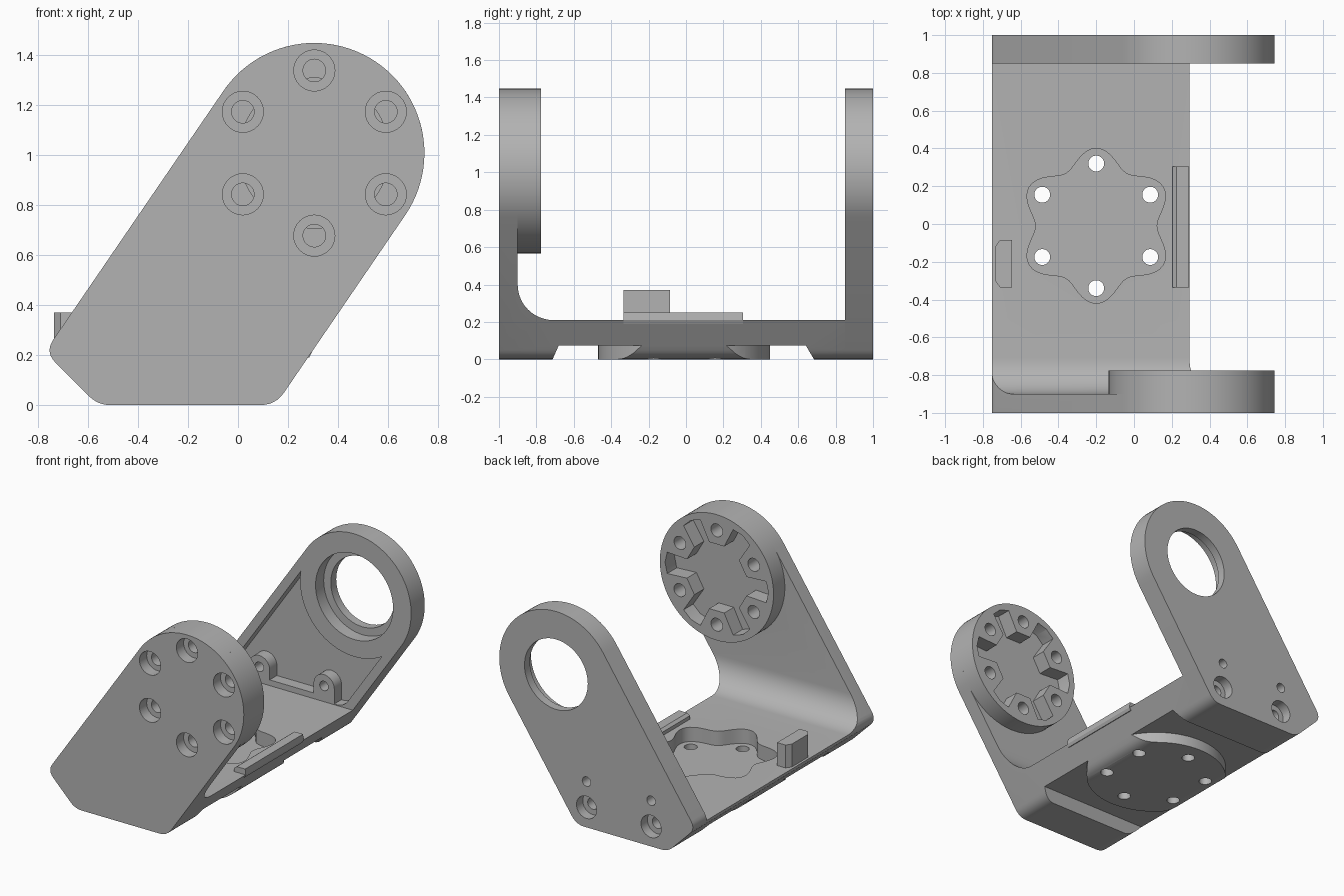
import bpy, bmesh
from math import sin, cos, radians, pi
from mathutils import Vector

if "Cube" in bpy.data.objects:
    bpy.data.objects.remove(bpy.data.objects["Cube"])

grey = bpy.data.materials.new("plain_grey")
grey.use_nodes = True
grey.diffuse_color = (0.45, 0.45, 0.45, 1)
grey.node_tree.nodes["Principled BSDF"].inputs["Base Color"].default_value = (0.45, 0.45, 0.45, 1)

CX, CZ, R = 0.305, 1.007, 0.44      # pivot centre and end radius
HX, HY, BOLT = -0.2, -0.01, 0.33    # base bolt pattern
SIX = [radians(30 + 60 * k) for k in range(6)]


def prism(name, pts, axis, a, b):
    """Extrude a closed 2D outline along an axis from a to b."""
    place = {"x": lambda p, t: (t, p[0], p[1]),
             "y": lambda p, t: (p[0], t, p[1]),
             "z": lambda p, t: (p[0], p[1], t)}[axis]
    bm = bmesh.new()
    lo = [bm.verts.new(place(p, a)) for p in pts]
    hi = [bm.verts.new(place(p, b)) for p in pts]
    bm.faces.new(lo)
    bm.faces.new(hi)
    for i in range(len(pts)):
        j = (i + 1) % len(pts)
        bm.faces.new((lo[i], lo[j], hi[j], hi[i]))
    bmesh.ops.recalc_face_normals(bm, faces=bm.faces)
    me = bpy.data.meshes.new(name)
    bm.to_mesh(me)
    bm.free()
    me.materials.append(grey)
    ob = bpy.data.objects.new(name, me)
    bpy.context.collection.objects.link(ob)
    return ob


def arc(cx, cy, r, a0, a1, n):
    return [(cx + r * cos(radians(a0 + (a1 - a0) * i / n)),
             cy + r * sin(radians(a0 + (a1 - a0) * i / n))) for i in range(n + 1)]


def circle(cx, cy, r, n=48):
    return arc(cx, cy, r, 0, 360 - 360 / n, n - 1)


def rounded(prev, corner, nxt, d, n=6):
    """Soft corner that starts d away from the corner point."""
    c = Vector(corner)
    p = c + (Vector(prev) - c).normalized() * d
    q = c + (Vector(nxt) - c).normalized() * d
    return [tuple(p * (1 - t) ** 2 + c * 2 * t * (1 - t) + q * t * t)
            for t in (i / n for i in range(n + 1))]


def combine(target, tool, op="DIFFERENCE"):
    mod = target.modifiers.new(op, "BOOLEAN")
    mod.operation, mod.solver, mod.object = op, "EXACT", tool
    bpy.context.view_layer.objects.active = target
    bpy.ops.object.modifier_apply(modifier=mod.name)
    bpy.data.objects.remove(tool)


def drill(target, axis, cx, cy, r, a, b, n=32):
    combine(target, prism("cutter", circle(cx, cy, r, n), axis, a, b))


# Leaning side outline
end = arc(CX, CZ, R, -34.4, 145.6, 48)
left, bl, br = (-0.772, 0.212), (-0.56, 0), (0.15, 0)
outline = (end + rounded(end[-1], left, bl, 0.06)
           + rounded(left, bl, br, 0.05) + rounded(bl, br, end[0], 0.06))

# Front plate and base, joined by a large fillet
channel = [(-1, -0.1), (0.85, -0.1), (0.85, 0.21)]
channel += arc(-0.71, 0.4, 0.19, 270, 180, 12) + [(-0.9, 2), (-1, 2)]
frame = prism("front_plate_and_base", channel, "x", -1, 1)
combine(frame, prism("cutter", outline, "y", -1.2, 1.2), "INTERSECT")

# Underside recess around a round pad
recess = prism("cutter_recess", [(-0.74, -0.06), (-0.68, 0.075), (0.64, 0.075), (0.72, -0.06)], "x", -1, 1)
drill(recess, "z", HX, HY, 0.46, -0.2, 0.2, 64)
combine(frame, recess)

# Scalloped pocket and bolt holes in the base
scallop = []
for i in range(96):
    t = 2 * pi * i / 96
    r = 0.365 + 0.045 * cos(6 * (t - SIX[0]))
    scallop.append((HX + r * cos(t), HY + r * sin(t)))
combine(frame, prism("cutter", scallop, "z", 0.11, 0.3))
for t in SIX:
    drill(frame, "z", HX + BOLT * cos(t), HY + BOLT * sin(t), 0.042, -0.1, 0.3)

# Mounting disc with toothed pocket
disc = prism("mounting_disc", circle(CX, CZ, R, 96), "y", -0.9, -0.775)
teeth = []
for t in SIX:
    for r, a in ((0.24, -14), (0.24, 14), (0.39, 19), (0.4, 30), (0.39, 41)):
        teeth.append((CX + r * cos(t + radians(a)), CZ + r * sin(t + radians(a))))
combine(disc, prism("cutter", teeth, "y", -0.88, -0.7))

# Counterbored screw holes through plate and disc
for t in SIX:
    x, z = CX + BOLT * cos(t), CZ + BOLT * sin(t)
    drill(frame, "y", x, z, 0.082, -1.1, -0.92)
    for part in (frame, disc):
        drill(part, "y", x, z, 0.045, -1.2, -0.6)

# Back plate with stepped bearing hole
back = prism("back_plate", outline, "y", 0.85, 1)
drill(back, "y", CX, CZ, 0.3, 0.8, 0.94, 64)
drill(back, "y", CX, CZ, 0.245, 0.7, 1.2, 64)

# Inner pocket of the back plate, leaving a ring, bosses and a ledge
a, b, c, d = (-0.01, 1.22), (-0.698, 0.215), (0.223, 0.215), (0.6, 0.765)
pocket = prism("cutter_pocket", [a] + rounded(a, b, c, 0.06) + rounded(b, c, d, 0.06) + [d], "y", 0.7, 0.93)
drill(pocket, "y", CX, CZ, 0.42, 0.6, 1.1, 64)
ledge = [(-0.43, 0.1), (0.07, 0.1), (0.07, 0.25), (-0.43, 0.25)]
combine(pocket, prism("cutter", ledge, "y", 0.6, 1.1))
for x in (-0.43, 0.07):
    boss = arc(x, 0.32, 0.08, 0, 180, 16) + [(x - 0.08, 0.1), (x + 0.08, 0.1)]
    combine(pocket, prism("cutter", boss, "y", 0.6, 1.1))
combine(back, pocket)
for x in (-0.43, 0.07):
    drill(back, "y", x, 0.32, 0.033, 0.7, 1.2)
    drill(back, "y", x, 0.14, 0.078, 0.93, 1.2)
    drill(back, "y", x, 0.14, 0.04, 0.87, 1.2)

# Stop block and low rail on the base
block = [(-0.645, -0.335), (-0.645, -0.085), (-0.71, -0.085), (-0.735, -0.12), (-0.735, -0.3), (-0.71, -0.335)]
stop = prism("stop_block", block, "z", 0.19, 0.37)
rail = prism("edge_rail", [(0.205, 0.19), (0.285, 0.19), (0.295, 0.21), (0.29, 0.25), (0.225, 0.25), (0.205, 0.235)],
             "y", -0.335, 0.305)

# Smooth curved walls, crisp edges
bpy.ops.object.select_all(action="DESELECT")
for ob in (frame, disc, back, stop, rail):
    ob.select_set(True)
bpy.context.view_layer.objects.active = frame
bpy.ops.object.shade_smooth_by_angle(angle=radians(30))
